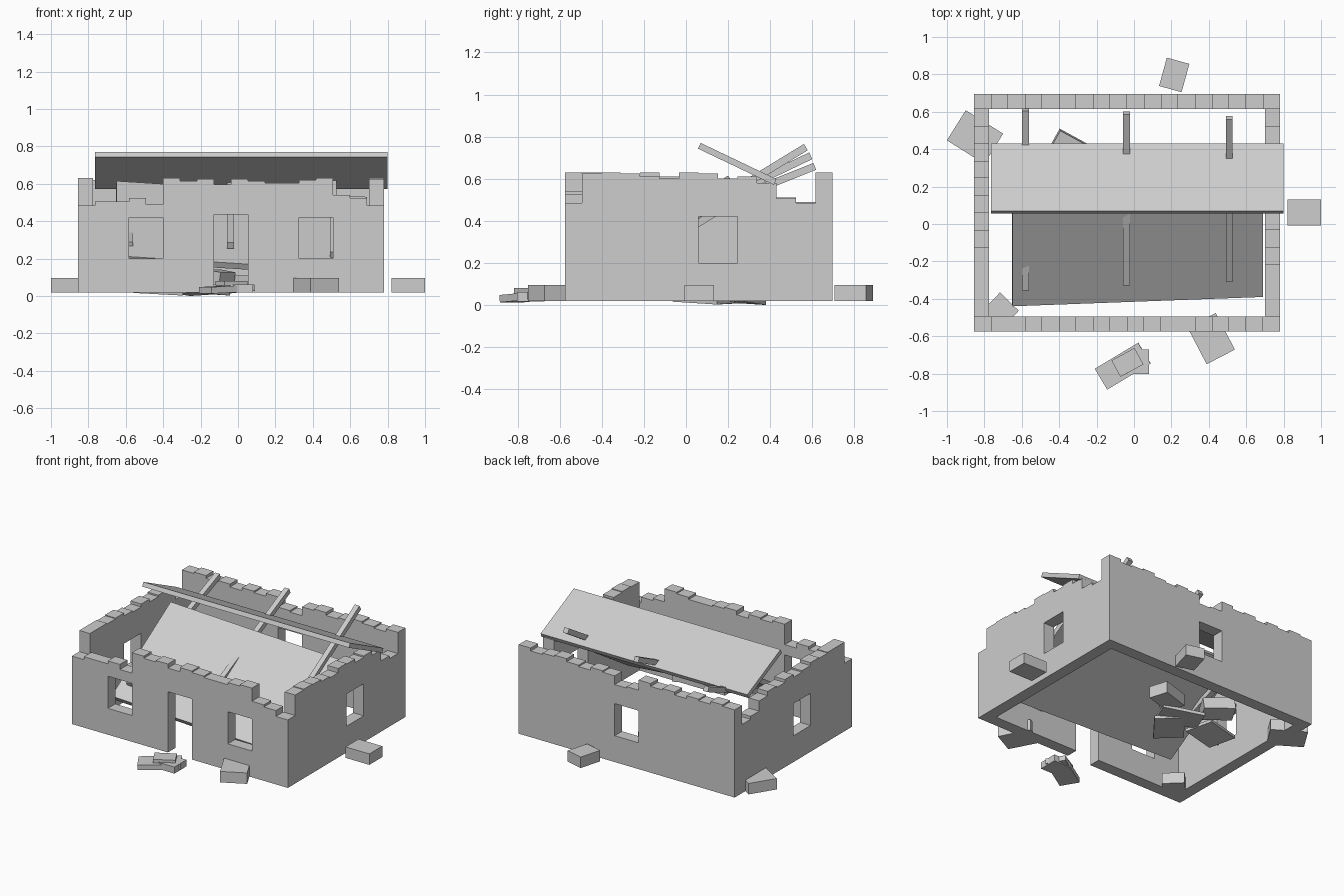
import bpy, bmesh
from mathutils import Vector, Euler, Matrix

if "Cube" in bpy.data.objects:
    bpy.data.objects.remove(bpy.data.objects["Cube"])

stone = bpy.data.materials.new("stone_grey")
stone.use_nodes = True
GREY = (0.61, 0.61, 0.61, 1)
stone.diffuse_color = GREY
stone.node_tree.nodes["Principled BSDF"].inputs["Base Color"].default_value = GREY

BASE, THICK = 0.02, 0.08


def finish(name, bm):
    bmesh.ops.recalc_face_normals(bm, faces=bm.faces)
    mesh = bpy.data.meshes.new(name)
    bm.to_mesh(mesh)
    bm.free()
    mesh.materials.append(stone)
    obj = bpy.data.objects.new(name, mesh)
    bpy.context.collection.objects.link(obj)
    return obj


def block(name, centre, size, turn=0, tilt=(0, 0)):
    bm = bmesh.new()
    bmesh.ops.create_cube(bm, size=1)
    rot = Euler((tilt[0], tilt[1], turn)).to_matrix().to_4x4()
    bm.transform(Matrix.Translation(centre) @ rot @ Matrix.Diagonal((*size, 1)))
    return finish(name, bm)


def extruded(name, points, offset):
    bm = bmesh.new()
    face = bm.faces.new([bm.verts.new(p) for p in points])
    new = bmesh.ops.extrude_face_region(bm, geom=[face])["geom"]
    bmesh.ops.translate(bm, vec=offset, verts=[v for v in new if isinstance(v, bmesh.types.BMVert)])
    return finish(name, bm)


def plank(name, a, b, c, thickness):
    """Slab from three corners of its upper face, thickened downwards."""
    a, b, c = Vector(a), Vector(b), Vector(c)
    normal = (b - a).cross(c - a).normalized()
    return extruded(name, [a, b, b + c - a, c], -normal * thickness)


def wall(name, start, end, side, along_x, heights, openings):
    """Broken wall with a stepped top; openings are (first column, columns, bottom, top)."""
    step = (end - start) / len(heights)

    def place(u, d, z):
        return Vector((u, d, z)) if along_x else Vector((d, u, z))

    outline = [(start, BASE)]
    for i, h in enumerate(heights):
        outline += [(start + i * step, h), (start + (i + 1) * step, h)]
    outline.append((end, BASE))
    obj = extruded(name, [place(u, side, z) for u, z in outline], place(0, THICK, 0))
    for first, count, low, high in openings:
        centre = place(start + (first + count / 2) * step, side + THICK / 2, (low + high) / 2)
        cutter = block("opening_cutter", centre, place(count * step, THICK * 3, high - low))
        cutter.hide_render = True
        mod = obj.modifiers.new("opening", 'BOOLEAN')
        mod.operation, mod.solver, mod.object = 'DIFFERENCE', 'EXACT', cutter
        bpy.context.view_layer.objects.active = obj
        bpy.ops.object.modifier_apply(modifier=mod.name)
        bpy.data.objects.remove(cutter)


# Ruined walls
WINDOW = (0.20, 0.42)
wall("front_wall", -0.855, 0.78, -0.575, True,
     [.485, .505, .505, .525, .49, .63, .615, .625, .597, .625, .615, .605,
      .605, .62, .63, .54, .525, .485],
     [(3, 2, *WINDOW), (8, 2, -0.1, 0.435), (13, 2, *WINDOW)])
wall("back_wall", -0.855, 0.78, 0.615, True,
     [.62, .63, .61, .62, .60, .62, .61, .63, .56, .55, .61, .62,
      .60, .61, .63, .62, .61, .63],
     [(8, 2, *WINDOW)])
wall("left_wall", -0.495, 0.615, 0.70, False,
     [.625, .63, .625, .61, .60, .63, .625, .60, .61, .58, .505, .485],
     [(6, 2, *WINDOW)])
wall("right_wall", -0.495, 0.615, -0.855, False,
     [.63, .63, .625, .63, .61, .60, .62, .60, .61, .58, .51, .49],
     [(4, 2, *WINDOW)])

# Roof: one half still up, the other fallen inside
plank("roof_slab", (-.765, .07, .77), (.80, .07, .77), (-.765, .43, .598), 0.03)
plank("fallen_roof_slab", (-.65, -.44, .215), (.69, -.39, .13), (-.65, .2, .615), 0.035)

# Leaning rafters: x, then front and back ends as (y, z)
for x, (y0, z0), (y1, z1) in [(-.58, (-.355, .29), (.605, .675)),
                              (-.04, (-.33, .285), (.585, .725)),
                              (.51, (-.31, .234), (.56, .765))]:
    plank("rafter", (x - .0175, y0, z0), (x + .0175, y0, z0), (x - .0175, y1, z1), 0.035)

# Fallen stones around the walls: x, y, length, width, turn
for x, y, length, width, turn in [(.91, .062, .18, .14, 0), (.215, .797, .125, .157, -.27),
                                  (.413, -.613, .17, .22, .48), (-.85, .465, .236, .19, -.56),
                                  (-.715, -.465, .14, .14, .8)]:
    block("fallen_stone", (x, y, 0.0575), (length, width, 0.075), turn)

# Heap by the doorway
block("heap_stone_long", (-.06, -.76, .037), (.27, .13, .035), .54, (0, -.05))
block("heap_stone_square", (.02, -.737, .04), (.12, .13, .045))
block("heap_stone_top", (-.035, -.74, .068), (.14, .10, .025), .5)

# Rubble and thin shards under the roof
block("rubble_stone", (.0, .32, .07), (.2, .13, .08), .3)
block("rubble_stone", (-.34, .40, .07), (.2, .13, .08), -.5, (.1, .1))
block("rubble_stone", (-.1, .22, .10), (.13, .11, .07), .9, (.15, 0))
for x, y, turn, tilt in [(-.45, .2, .3, .05), (-.17, .24, -.4, -.06), (-.2, .1, .9, .05)]:
    block("rubble_shard", (x, y, .024), (.27, .19, .02), turn, (tilt, tilt))
